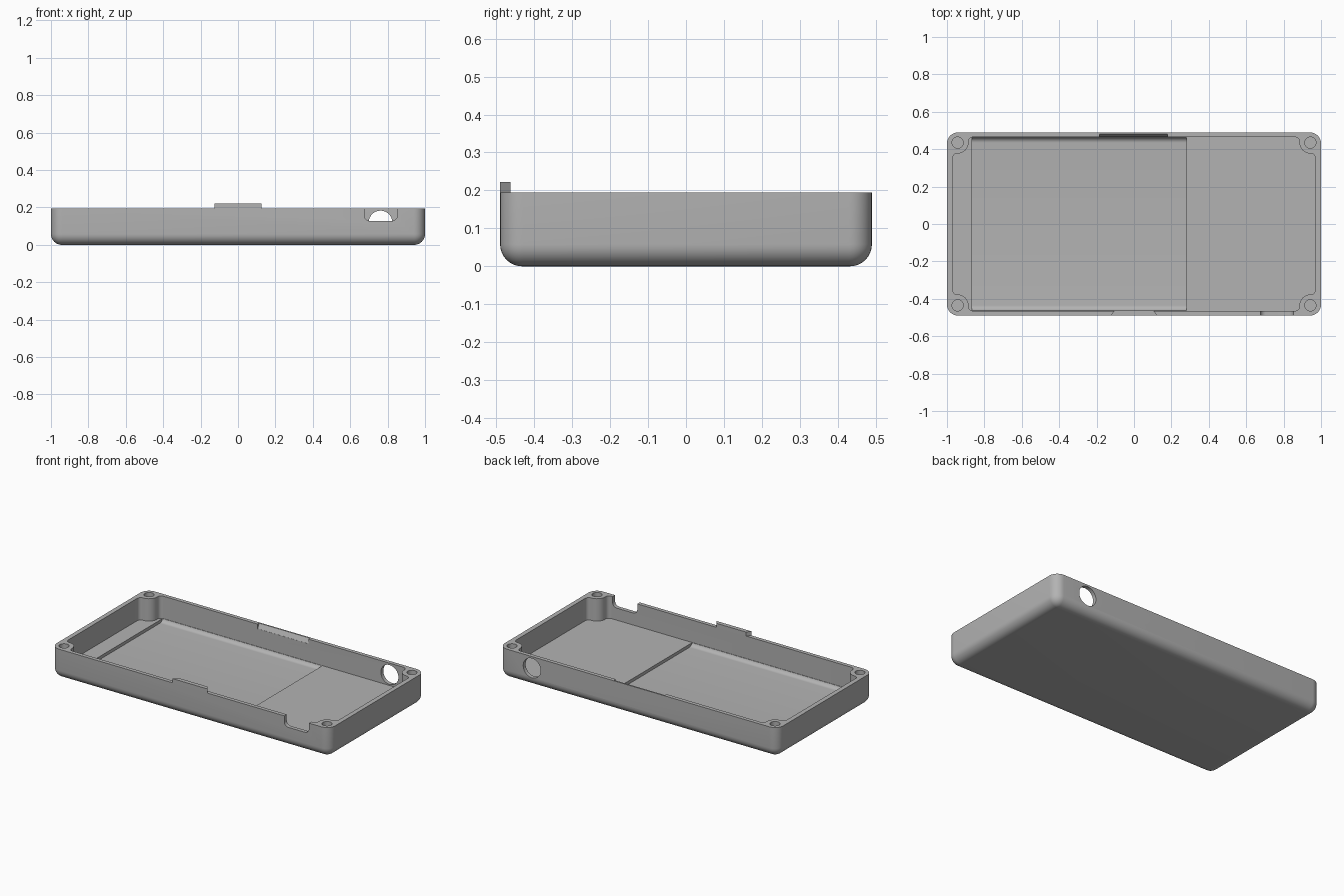
import bpy, bmesh
from math import cos, sin, pi

old = bpy.data.objects.get("Cube")
if old:
    bpy.data.objects.remove(old, do_unlink=True)

grey = bpy.data.materials.new("grey plastic")
grey.use_nodes = True
colour = (0.45, 0.45, 0.45, 1)
grey.diffuse_color = colour
grey.node_tree.nodes["Principled BSDF"].inputs["Base Color"].default_value = colour

HALF_X, HALF_Y, RIM, ROUND = 1.0, 0.49, 0.195, 0.058
IN_X, IN_Y = 0.97, 0.465
FLOOR, POCKET = 0.05, 0.03
SCREW_X, SCREW_Y, POST = 0.943, 0.435, 0.058


def arc(cx, cy, r, start, end, n=8):
    """Points on an arc, angles in quarter turns."""
    return [(cx + r * cos(pi / 2 * (start + (end - start) * i / n)),
             cy + r * sin(pi / 2 * (start + (end - start) * i / n))) for i in range(n + 1)]


def four_way(quarter):
    """Mirror the outline of the +x +y quarter into a closed loop."""
    flip = quarter[::-1]
    return (quarter + [(-x, y) for x, y in flip]
            + [(-x, -y) for x, y in quarter] + [(x, -y) for x, y in flip])


def loft(name, rings):
    """Skin a stack of equal-length 3D rings and cap both ends."""
    bm = bmesh.new()
    loops = [[bm.verts.new(p) for p in ring] for ring in rings]
    for a, b in zip(loops, loops[1:]):
        for i in range(len(a)):
            j = (i + 1) % len(a)
            bm.faces.new((a[i], a[j], b[j], b[i]))
    bm.faces.new(loops[0][::-1])
    bm.faces.new(loops[-1])
    bmesh.ops.recalc_face_normals(bm, faces=bm.faces)
    mesh = bpy.data.meshes.new(name)
    bm.to_mesh(mesh)
    bm.free()
    ob = bpy.data.objects.new(name, mesh)
    bpy.context.collection.objects.link(ob)
    mesh.materials.append(grey)
    return ob


def prism(name, outline, low, high, axis="z"):
    place = {"z": lambda a, b, t: (a, b, t),
             "y": lambda a, b, t: (a, t, b),
             "x": lambda a, b, t: (t, a, b)}[axis]
    return loft(name, [[place(a, b, t) for a, b in outline] for t in (low, high)])


def cut(body, cutter):
    bpy.context.view_layer.objects.active = body
    mod = body.modifiers.new("cut", "BOOLEAN")
    mod.operation, mod.solver, mod.object = "DIFFERENCE", "EXACT", cutter
    bpy.ops.object.modifier_apply(modifier=mod.name)
    bpy.data.objects.remove(cutter, do_unlink=True)


# Outer shell: rounded rectangle with a rounded underside
def shell_ring(inset, z):
    r = ROUND - inset + 0.002
    quarter = arc(HALF_X - inset - r, HALF_Y - inset - r, r, 0, 1)
    return [(x, y, z) for x, y in four_way(quarter)]


steps = [i / 8 * pi / 2 for i in range(9)]
rings = [shell_ring(ROUND * (1 - sin(a)), ROUND * (1 - cos(a))) for a in steps]
tray = loft("tray", rings + [shell_ring(0, RIM)])

# Main cavity, leaving a round screw post in each corner
f = 0.025
px, py = SCREW_X - POST, SCREW_Y - POST
quarter = (arc(IN_X - f, py - f, f, 0, 1)
           + arc(SCREW_X, SCREW_Y, POST, 3, 2)[1:]
           + arc(px - f, IN_Y - f, f, 0, 1))
cut(tray, prism("cavity", four_way(quarter), FLOOR, 0.4))

# Shallow floor pocket with rounded long edges
r = 0.03
half = IN_Y - 0.001
profile = (arc(-half + r, POCKET + r, r, 2, 3) + arc(half - r, POCKET + r, r, 3, 4)
           + [(half, 0.1), (-half, 0.1)])
cut(tray, prism("pocket", profile, -0.865, 0.28, "x"))

# Screw holes
for sx in (-1, 1):
    for sy in (-1, 1):
        hole = arc(sx * SCREW_X, sy * SCREW_Y, 0.03, 0, 4, 24)[:-1]
        cut(tray, prism("screw_hole", hole, 0.06, 0.4))

# Round port through the back wall
cut(tray, prism("back_port", arc(0.762, 0.12, 0.063, 0, 4, 32)[:-1], 0.4, 0.6, "y"))

# Notch with rounded lower corners in the front wall
r = 0.03
notch = (arc(0.675 + r, 0.128 + r, r, 2, 3) + arc(0.852 - r, 0.128 + r, r, 3, 4)
         + [(0.852, 0.3), (0.675, 0.3)])
cut(tray, prism("front_notch", notch, -0.6, -0.44, "y"))

# Sloped catch recess along the inner back rim
catch = [(0.44, 0.165), (0.466, 0.165), (0.481, RIM), (0.481, 0.25), (0.44, 0.25)]
cut(tray, prism("catch_recess", catch, -0.185, 0.18, "x"))

# Clip tab standing on the front rim
tab = prism("front_clip", [(-0.126, -0.49), (0.126, -0.49), (0.105, -0.463), (-0.105, -0.463)],
            RIM - 0.002, 0.222)

bpy.ops.object.select_all(action="DESELECT")
for ob in (tray, tab):
    ob.select_set(True)
bpy.context.view_layer.objects.active = tray
bpy.ops.object.shade_smooth_by_angle(angle=pi / 6)
